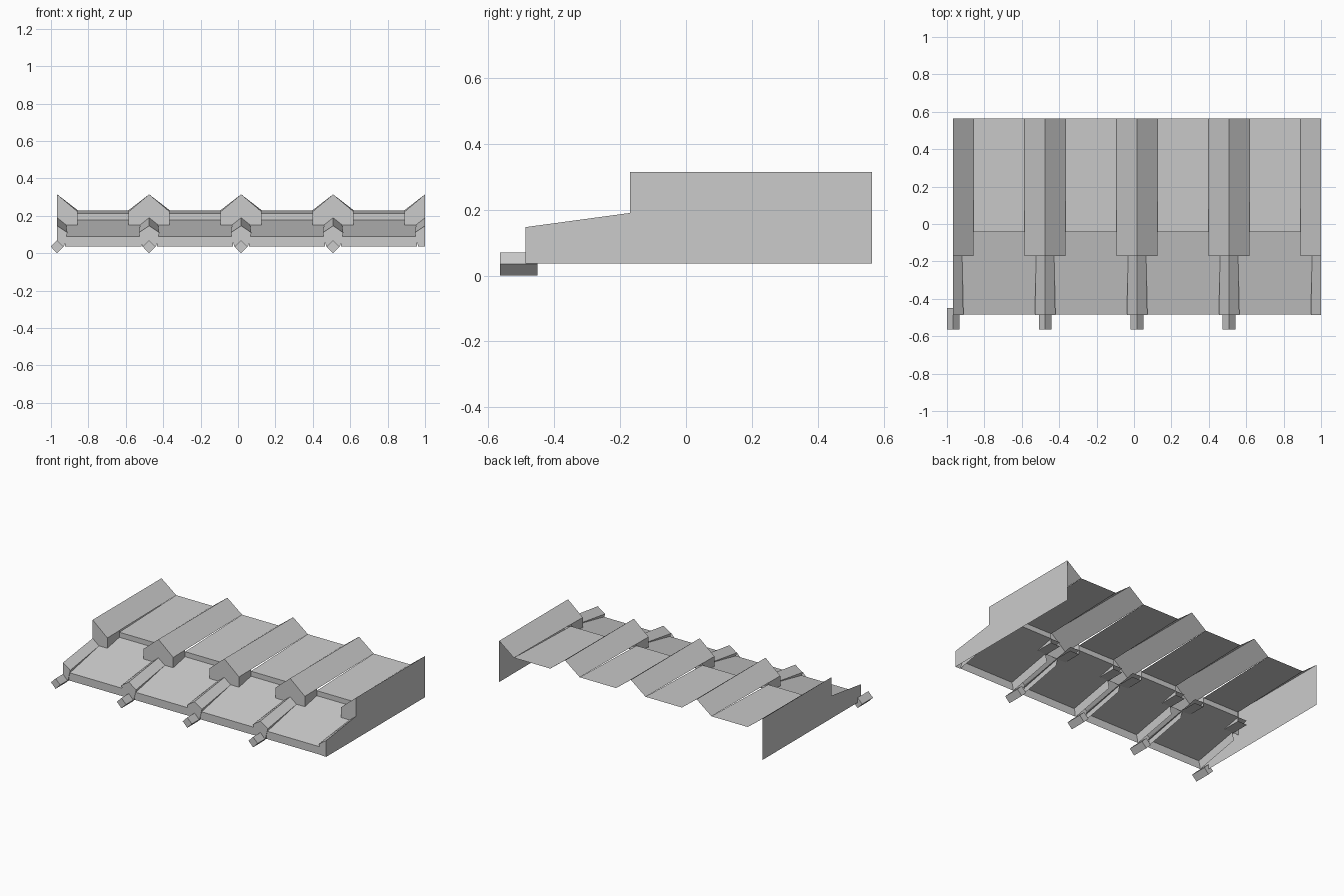
import bpy, bmesh

if "Cube" in bpy.data.objects:
    bpy.data.objects.remove(bpy.data.objects["Cube"])

RIDGES = [-0.967 + 0.4918 * i for i in range(5)]
XL, XR = RIDGES[0], RIDGES[-1]
BACK, CAP_Y, STEP_Y, EAVE = 0.565, -0.17, -0.042, -0.483


def mesh_object(name, faces):
    """Make one object from a list of polygons (each a list of points)."""
    bm = bmesh.new()
    for pts in faces:
        bm.faces.new([bm.verts.new(p) for p in pts])
    bmesh.ops.remove_doubles(bm, verts=bm.verts, dist=0.0004)
    me = bpy.data.meshes.new(name)
    bm.to_mesh(me)
    bm.free()
    ob = bpy.data.objects.new(name, me)
    bpy.context.collection.objects.link(ob)
    return ob


def strip(a, b):
    """Quads joining two matching polylines."""
    return [[a[i], a[i + 1], b[i + 1], b[i]] for i in range(len(a) - 1)]


def place(faces, x, s):
    """Shift half-section faces to a ridge, mirrored for side s."""
    out = []
    for f in faces:
        g = [(x + s * px, y, z) for px, y, z in f]
        out.append(g if s > 0 else g[::-1])
    return out


# Half ridge cap: long gable, blunt front and short boxed soffit
def at(y, pts):
    return [(px, y, z) for px, z in pts]

slope_f, slope_b = [(0, .315), (.11, .222)], [(0, .315), (.11, .23)]
cap = strip(at(CAP_Y, slope_f), at(BACK, slope_b))
cap.append(at(CAP_Y, [(0, .315), (0, .15), (.11, .15), (.11, .222)]))
cap.append([(.11, CAP_Y, .222), (.11, CAP_Y, .15), (.11, STEP_Y, .15),
            (.11, STEP_Y, .2235)])
cap.append([(.04, CAP_Y, .15), (.04, STEP_Y, .15), (.11, STEP_Y, .15),
            (.11, CAP_Y, .15)])

# Half lower rib: tapering hollow batten with closed front
rib_f = at(EAVE - .004, [(0, .147), (.055, .11), (.037, .037)])
rib_b = at(CAP_Y, [(0, .19), (.048, .152), (.036, .10)])
rib = strip(rib_f, rib_b)
rib.append([rib_f[0], (0, EAVE - .004, .037), rib_f[2], rib_f[1]])

for i, x in enumerate(RIDGES):
    sides = [1] if i == 0 else [-1] if i == 4 else [1, -1]
    mesh_object(f"ridge_cap_{i}", [f for s in sides for f in place(cap, x, s)])
    mesh_object(f"lower_rib_{i}", [f for s in sides for f in place(rib, x, s)])

    # Diamond beam end under each rib
    if i < 4:
        d = [(x, 0), (x + .034, .035), (x, .07), (x - .034, .035)]
        a, b = at(-.565, d), at(-.45, d)
        mesh_object(f"beam_end_{i}", strip(a + a[:1], b + b[:1]) + [a, b[::-1]])

# Sloping roof panels with front lips, one pair per bay
for i in range(4):
    l, r = RIDGES[i], RIDGES[i + 1]
    for name, inset, path in (
            ("upper_panel", .11, [(STEP_Y, .178), (STEP_Y, .212), (BACK, .23)]),
            ("lower_panel", .042, [(EAVE, .037), (EAVE, .09), (STEP_Y, .178)])):
        a = [(l + inset, y, z) for y, z in path]
        b = [(r - inset, y, z) for y, z in path]
        mesh_object(f"{name}_{i}", [f[::-1] for f in strip(a, b)])

# Stepped end walls
wall = [(EAVE - .004, .037), (BACK, .037), (BACK, .315), (CAP_Y, .315),
        (CAP_Y, .19), (EAVE - .004, .147)]
mesh_object("left_wall", [[(XL, y, z) for y, z in wall][::-1]])
mesh_object("right_wall", [[(XR, y, z) for y, z in wall]])
